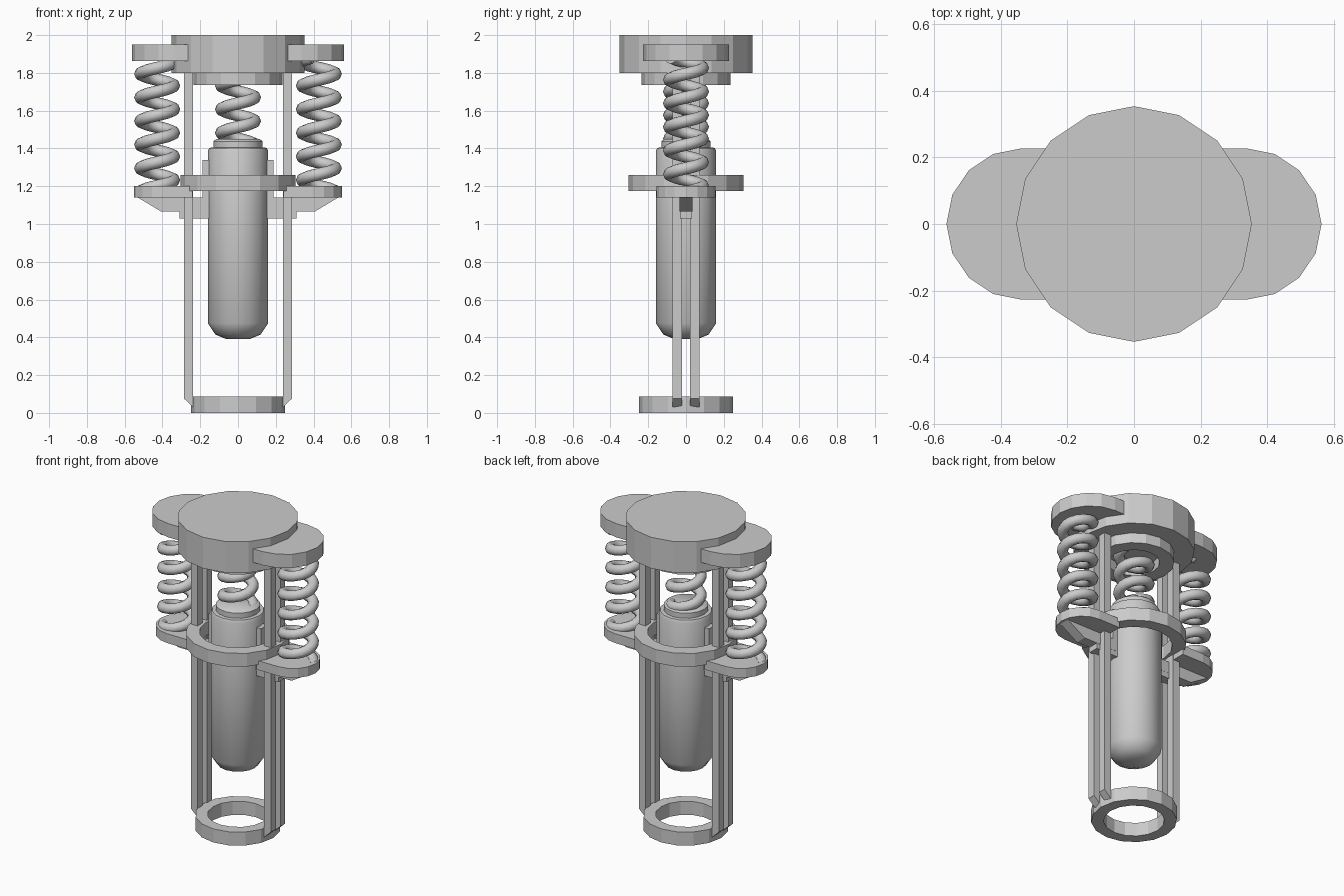
import bpy, bmesh, math
from math import pi, cos, sin

if "Cube" in bpy.data.objects:
    bpy.data.objects.remove(bpy.data.objects["Cube"])


def finish(name, bm, smooth=False):
    bmesh.ops.recalc_face_normals(bm, faces=bm.faces)
    me = bpy.data.meshes.new(name)
    bm.to_mesh(me)
    bm.free()
    ob = bpy.data.objects.new(name, me)
    bpy.context.collection.objects.link(ob)
    if smooth:
        bpy.ops.object.select_all(action='DESELECT')
        ob.select_set(True)
        bpy.context.view_layer.objects.active = ob
        bpy.ops.object.shade_smooth_by_angle(angle=math.radians(50))
    return ob


def lathe(name, profile, closed=False, sides=16, smooth=False):
    """Revolve (radius, z) points; open profiles get end caps."""
    bm = bmesh.new()
    rings = [[bm.verts.new((r * cos(2 * pi * i / sides), r * sin(2 * pi * i / sides), z))
              for i in range(sides)] for r, z in profile]
    pairs = list(zip(rings, rings[1:]))
    if closed:
        pairs.append((rings[-1], rings[0]))
    else:
        bm.faces.new(rings[0])
        bm.faces.new(rings[-1])
    for a, b in pairs:
        for i in range(sides):
            j = (i + 1) % sides
            bm.faces.new((a[i], a[j], b[j], b[i]))
    return finish(name, bm, smooth)


def ring(name, r_in, r_out, z0, z1):
    return lathe(name, [(r_in, z0), (r_out, z0), (r_out, z1), (r_in, z1)], closed=True)


def prism(name, pts, vec, turn):
    """Extrude an outline along vec, optionally turned half way round z."""
    bm = bmesh.new()
    face = bm.faces.new([bm.verts.new(p) for p in pts])
    ext = bmesh.ops.extrude_face_region(bm, geom=[face])
    verts = [v for v in ext['geom'] if isinstance(v, bmesh.types.BMVert)]
    bmesh.ops.translate(bm, verts=verts, vec=vec)
    ob = finish(name, bm)
    ob.rotation_euler.z = turn
    return ob


def side_profile(name, xz, y0, y1, turn):
    return prism(name, [(x, y0, z) for x, z in xz], (0, y1 - y0, 0), turn)


def lug(name, x_in, cx, r, z0, z1, turn):
    """Plate with a square inner edge and a half-round outer end."""
    arc = [(cx + r * cos(a), r * sin(a), z0) for a in (-pi / 2 + pi * i / 8 for i in range(9))]
    return prism(name, [(x_in, -r, z0)] + arc + [(x_in, r, z0)], (0, 0, z1 - z0), turn)


def spring(name, cx, z0, z1, turn, pitch=0.125, R=0.089, r=0.033, steps=16, sec=8):
    bm = bmesh.new()
    n = round((z1 - z0) / pitch * steps)
    loops = []
    for k in range(n + 1):
        a, z = 2 * pi * k / steps, z0 + pitch * k / steps
        loops.append([bm.verts.new((cx + (R + r * cos(t)) * cos(a), (R + r * cos(t)) * sin(a),
                                    z + r * sin(t))) for t in (2 * pi * i / sec for i in range(sec))])
    for a, b in zip(loops, loops[1:]):
        for i in range(sec):
            j = (i + 1) % sec
            bm.faces.new((a[i], a[j], b[j], b[i]))
    bm.faces.new(loops[0])
    bm.faces.new(loops[-1])
    ob = finish(name, bm, True)
    ob.rotation_euler.z = turn
    return ob


# Central stack
lathe("top_cap", [(0.353, 1.8), (0.353, 2.0)])
ring("cap_collar", 0.15, 0.235, 1.735, 1.8)
ring("middle_ring", 0.225, 0.305, 1.175, 1.26)
ring("base_ring", 0.178, 0.25, 0, 0.087)
lathe("plunger", [(0.06, 0.39), (0.12, 0.415), (0.16, 0.475), (0.16, 1.385), (0.152, 1.403),
                  (0.13, 1.405), (0.13, 1.438), (0.115, 1.45)], smooth=True)
spring("centre_spring", 0, 1.42, 1.8, 0)

# Both sides, turned half way round
for side, turn in (("right", 0), ("left", pi)):
    lug(side + "_upper_lug", 0.265, 0.335, 0.227, 1.862, 1.95, turn)
    lug(side + "_lower_lug", 0.24, 0.395, 0.156, 1.14, 1.2, turn)
    spring(side + "_spring", 0.428, 1.17, 1.88, turn)
    side_profile(side + "_arm", [(0.15, 1.14), (0.53, 1.14), (0.405, 1.065), (0.15, 1.065)],
                 -0.034, 0.034, turn)
    side_profile(side + "_slider", [(0.15, 1.03), (0.31, 1.03), (0.31, 1.14), (0.15, 1.14)],
                 -0.033, 0.033, turn)
    side_profile(side + "_key", [(0.14, 1.03), (0.187, 1.03), (0.187, 1.34), (0.14, 1.34)],
                 -0.033, 0.033, turn)
    for label, y0 in (("a", -0.072), ("b", 0.022)):
        side_profile(f"{side}_rail_{label}", [(0.237, 0.03), (0.285, 0.075), (0.285, 1.8), (0.237, 1.8)],
                     y0, y0 + 0.05, turn)
